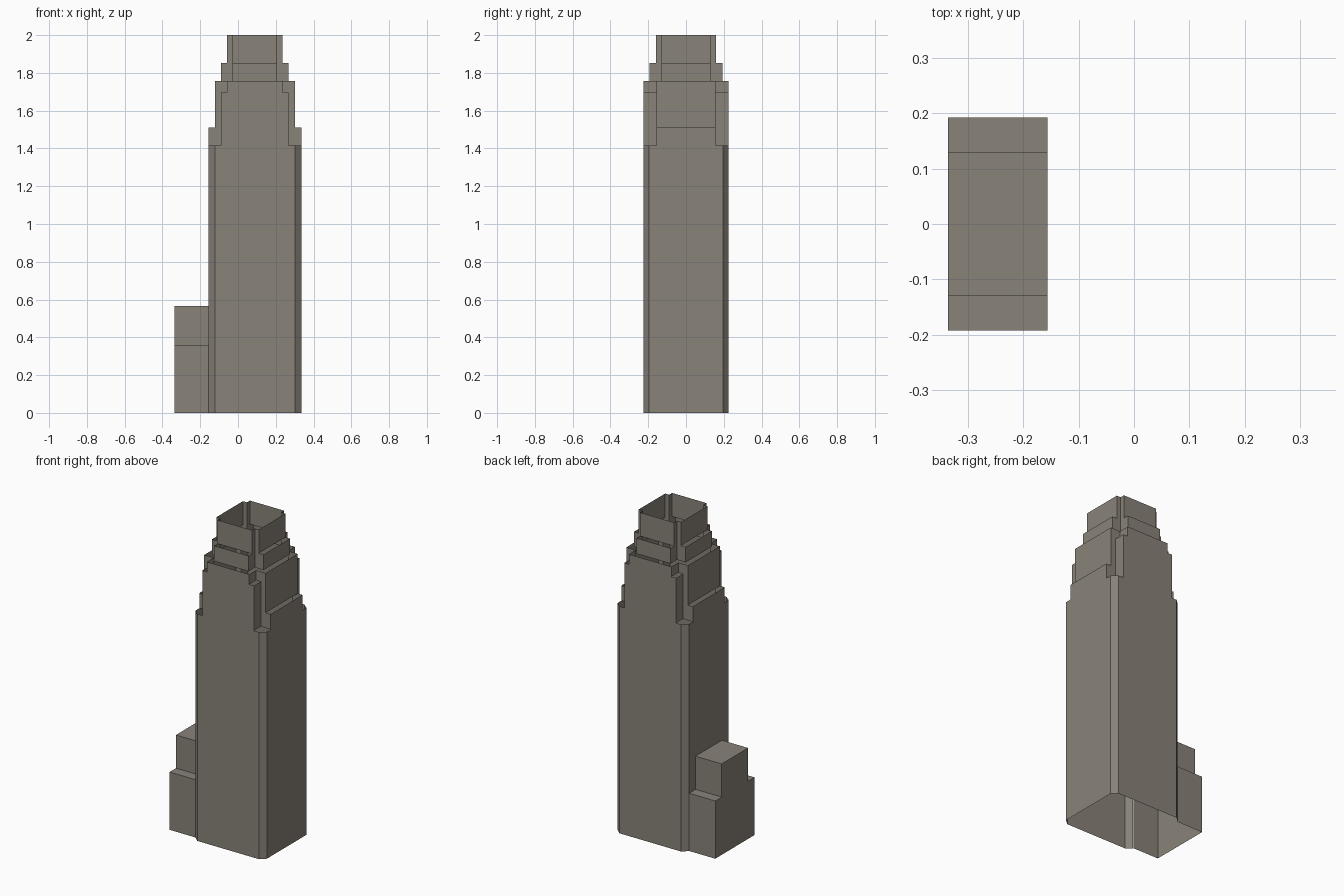
import bpy

cube = bpy.data.objects.get("Cube")
if cube:
    bpy.data.objects.remove(cube, do_unlink=True)

stone = bpy.data.materials.new("warm grey stone")
stone.use_nodes = True
colour = (0.25, 0.225, 0.19, 1)
stone.diffuse_color = colour
stone.node_tree.nodes["Principled BSDF"].inputs["Base Color"].default_value = colour

CX = 0.089                      # tower axis
WEST, ANNEX_WEST = -0.157, -0.337


def make(name, verts, faces):
    mesh = bpy.data.meshes.new(name)
    mesh.from_pydata(verts, [], faces)
    mesh.materials.append(stone)
    obj = bpy.data.objects.new(name, mesh)
    bpy.context.collection.objects.link(obj)
    return obj


def walls(name, outline, z0, z1, skip=()):
    """Open ring of upright walls over a counter-clockwise outline."""
    n = len(outline)
    verts = [(CX + x, y, z) for z in (z0, z1) for x, y in outline]
    faces = [(i, (i + 1) % n, n + (i + 1) % n, n + i)
             for i in range(n) if i not in skip]
    return make(name, verts, faces)


def mirrored(corner):
    """Repeat one corner's points round all four quadrants."""
    back = corner[::-1]
    return (corner + [(-x, y) for x, y in back]
            + [(-x, -y) for x, y in corner] + [(x, -y) for x, y in back])


def plus(ax, ay, nx, ny):
    """Rectangle with a square notch at each corner."""
    return mirrored([(ax, ny), (nx, ny), (nx, ay)])


# Shaft with chamfered corners; its west side is a separate panel
shaft = mirrored([(0.246, 0.195), (0.212, 0.225)])
walls("shaft", shaft, 0, 1.415, skip=(3,))

# Stepped outline shared by the annex and the opening behind it
step = [(-0.193, 0.36), (-0.13, 0.36), (-0.13, 0.567),
        (0.13, 0.567), (0.13, 0.36), (0.193, 0.36)]
panel = step + [(0.195, 1.415), (-0.195, 1.415)]
make("shaft_west_wall", [(WEST, y, z) for y, z in panel],
     [tuple(range(len(panel)))])

# Annex: end wall plus the outline carried back to the shaft
profile = [(-0.193, 0)] + step + [(0.193, 0)]
n = len(profile)
verts = [(x, y, z) for x in (ANNEX_WEST, WEST) for y, z in profile]
faces = [(i, i + 1, n + i + 1, n + i)[::-1] for i in range(n - 1)]
make("annex", verts, faces + [tuple(range(n))])

# Setbacks of the crown, open between tiers
tiers = [
    ("lower_setback", (0.246, 0.225, 0.178, 0.157), 1.415, 1.51),
    ("middle_setback", (0.212, 0.225, 0.178, 0.157), 1.51, 1.695),
    ("upper_setback", (0.212, 0.225, 0.146, 0.157), 1.695, 1.757),
    ("crown_base", (0.178, 0.193, 0.118, 0.13), 1.757, 1.853),
    ("crown_top", (0.146, 0.159, 0.118, 0.13), 1.853, 2),
]
for name, size, z0, z1 in tiers:
    walls(name, plus(*size), z0, z1)
